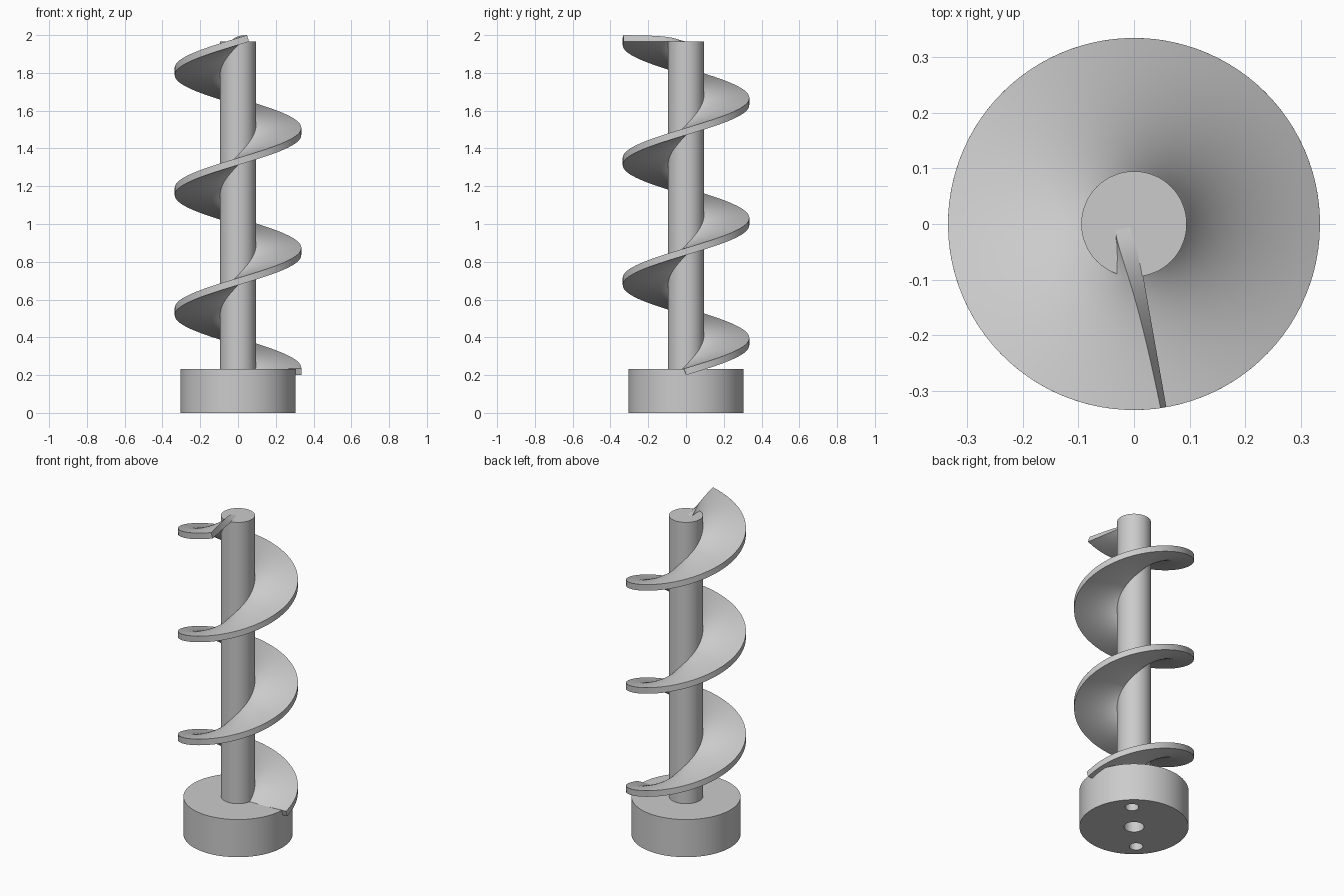
import bpy, bmesh, math
from mathutils import Vector

cube = bpy.data.objects.get("Cube")
if cube:
    bpy.data.objects.remove(cube, do_unlink=True)

SHAFT_R, SHAFT_TOP = 0.095, 1.967
BASE_R, BASE_H = 0.305, 0.232
FLIGHT_R, THICK = 0.335, 0.036
START_Z, PITCH, SWEEP = 0.2, 0.6355, math.radians(1000)

steel = bpy.data.materials.new("grey_steel")
steel.use_nodes = True
grey = (0.6, 0.6, 0.6, 1)
steel.diffuse_color = grey
steel.node_tree.nodes["Principled BSDF"].inputs["Base Color"].default_value = grey


def smooth(obj):
    bpy.ops.object.select_all(action='DESELECT')
    obj.select_set(True)
    bpy.context.view_layer.objects.active = obj
    bpy.ops.object.shade_smooth_by_angle(angle=math.radians(35))


def cylinder(name, radius, z0, z1, x=0, y=0, sides=96):
    bpy.ops.mesh.primitive_cylinder_add(vertices=sides, radius=radius, depth=z1 - z0,
                                        location=(x, y, (z0 + z1) / 2))
    obj = bpy.context.object
    obj.name = name
    obj.data.materials.append(steel)
    return obj


# Base drum with three blind holes in its underside
base = cylinder("base", BASE_R, 0, BASE_H)
line = Vector((math.cos(math.radians(47)), math.sin(math.radians(47))))
for offset, radius in ((0, 0.056), (0.22, 0.038), (-0.22, 0.038)):
    cutter = cylinder("hole_cutter", radius, -0.1, 0.15, *(line * offset), sides=48)
    cutter.hide_render = True
    cut = base.modifiers.new("hole", 'BOOLEAN')
    cut.operation = 'DIFFERENCE'
    cut.solver = 'EXACT'
    cut.object = cutter
    bpy.context.view_layer.objects.active = base
    bpy.ops.object.modifier_apply(modifier=cut.name)
    bpy.data.objects.remove(cutter, do_unlink=True)
smooth(base)

# Central shaft
smooth(cylinder("shaft", SHAFT_R, BASE_H - 0.02, SHAFT_TOP))

# Spiral flight: a helicoid from the axis outwards, thickened along its normal
bm = bmesh.new()
STEPS, RINGS = 280, 14
lead = PITCH / math.tau


def flight_row(angle, thickness):
    row = []
    for j in range(RINGS + 1):
        r = FLIGHT_R * j / RINGS
        point = Vector((r * math.cos(angle), r * math.sin(angle), START_Z + lead * angle))
        normal = Vector((lead * math.sin(angle), -lead * math.cos(angle), r)).normalized()
        row.append(bm.verts.new(point + normal * thickness))
    return row


angles = [SWEEP * i / STEPS for i in range(STEPS + 1)]
lower = [flight_row(a, 0) for a in angles]
upper = [flight_row(a, THICK) for a in angles]
for i in range(STEPS):
    for j in range(RINGS):
        bm.faces.new((lower[i][j], lower[i][j + 1], lower[i + 1][j + 1], lower[i + 1][j]))
        bm.faces.new((upper[i][j], upper[i + 1][j], upper[i + 1][j + 1], upper[i][j + 1]))
    for j in (0, RINGS):
        bm.faces.new((lower[i][j], lower[i + 1][j], upper[i + 1][j], upper[i][j]))
for i in (0, STEPS):
    for j in range(RINGS):
        bm.faces.new((lower[i][j], lower[i][j + 1], upper[i][j + 1], upper[i][j]))
bmesh.ops.recalc_face_normals(bm, faces=bm.faces)
mesh = bpy.data.meshes.new("spiral_flight")
bm.to_mesh(mesh)
bm.free()
mesh.materials.append(steel)
flight = bpy.data.objects.new("spiral_flight", mesh)
bpy.context.collection.objects.link(flight)
smooth(flight)
